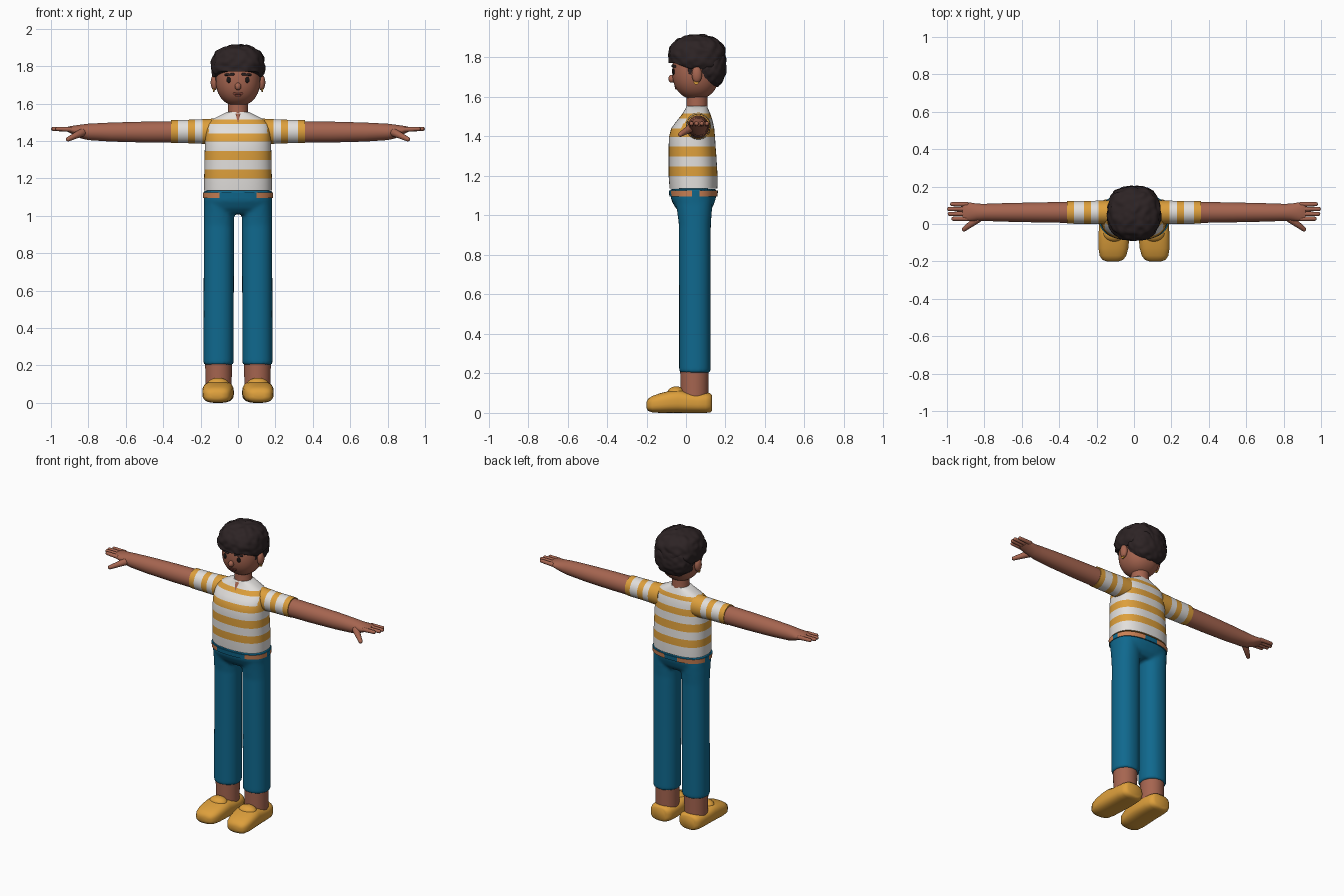
import bpy, bmesh, math
from mathutils import Vector, noise

if "Cube" in bpy.data.objects:
    bpy.data.objects.remove(bpy.data.objects["Cube"])


def material(name, r, g, b):
    m = bpy.data.materials.new(name)
    m.use_nodes = True
    m.diffuse_color = (r, g, b, 1)
    bsdf = m.node_tree.nodes["Principled BSDF"]
    bsdf.inputs["Base Color"].default_value = (r, g, b, 1)
    bsdf.inputs["Roughness"].default_value = 0.7
    return m


SKIN = material("skin", .38, .13, .08)
YELLOW = material("yellow", .73, .35, .045)
WHITE = material("white", .76, .74, .72)
BLUE = material("denim blue", .005, .14, .27)
HAIR = material("dark brown hair", .026, .017, .018)
TAN = material("tan leather", .6, .22, .09)
LIP = material("lip brown", .19, .05, .035)
DARK = material("eye black", .01, .008, .008)


def finish(name, bm, mats, rule=None, mirror=False):
    """Turn a bmesh into a smooth object; rule picks a material slot from a face centre."""
    bmesh.ops.recalc_face_normals(bm, faces=bm.faces)
    if rule:
        for f in bm.faces:
            f.material_index = rule(f.calc_center_median())
    me = bpy.data.meshes.new(name)
    bm.to_mesh(me)
    bm.free()
    for m in mats:
        me.materials.append(m)
    me.shade_smooth()
    me.set_sharp_from_angle(angle=math.radians(50))
    ob = bpy.data.objects.new(name, me)
    bpy.context.scene.collection.objects.link(ob)
    if mirror:
        ob.modifiers.new("mirror", "MIRROR").use_mirror_merge = False
    return ob


def loft(bm, rings, axis="z", n=2.0, segs=32):
    """Skin superellipse rings (position, centre u, centre v, radius u, radius v)."""
    loops = []
    for p, cu, cv, ru, rv in rings:
        loop = []
        for i in range(segs):
            a = math.tau * (i + .5) / segs
            c, s = math.cos(a), math.sin(a)
            u = cu + ru * math.copysign(abs(c) ** (2 / n), c)
            v = cv + rv * math.copysign(abs(s) ** (2 / n), s)
            loop.append(bm.verts.new({"z": (u, v, p), "x": (p, u, v), "y": (u, p, v)}[axis]))
        loops.append(loop)
    for a, b in zip(loops, loops[1:]):
        for i in range(segs):
            j = (i + 1) % segs
            bm.faces.new((a[i], a[j], b[j], b[i]))
    bm.faces.new(loops[0])
    bm.faces.new(loops[-1])
    return bm


def spans(rows):
    """Rows of (z, half width, front y, back y) to centred loft rings."""
    return [(z, 0, (f + b) / 2, w, (b - f) / 2) for z, w, f, b in rows]


def blob(name, centre, radii, mat, n=2.0, floor=None, bumps=0, mirror=False, detail=24):
    """Superellipsoid, with an optional lower limit and a lumpy surface."""
    bm = bmesh.new()
    bmesh.ops.create_uvsphere(bm, u_segments=detail * 2, v_segments=detail, radius=1)
    for v in bm.verts:
        d = v.co / sum(abs(k) ** n for k in v.co) ** (1 / n)
        d *= 1 + bumps * noise.noise(d * 4)
        v.co = Vector(centre) + Vector([a * b for a, b in zip(d, radii)])
        if floor:
            v.co.z = max(v.co.z, floor(v.co.y))
    return finish(name, bm, [mat], mirror=mirror)


def capsule(name, a, b, ra, rb, mat, mirror=False):
    """Rounded, tapered rod from a to b."""
    a, b = Vector(a), Vector(b)
    bm = bmesh.new()
    bmesh.ops.create_uvsphere(bm, u_segments=16, v_segments=13, radius=1)
    turn = (b - a).to_track_quat("Z", "Y")
    for v in bm.verts:
        v.co = (b if v.co.z > 0 else a) + turn @ (v.co * (rb if v.co.z > 0 else ra))
    return finish(name, bm, [mat], mirror=mirror)


# Trousers: hips and two legs fused into one soft surface
bm = loft(bmesh.new(), spans([(1.01, .15, -.025, .11), (1.04, .18, -.055, .135),
                              (1.08, .184, -.076, .15), (1.135, .184, -.082, .158)]), n=2.5)
for s in (1, -1):
    loft(bm, [(.203, s * .104, .045, .081, .08), (.6, s * .103, .045, .081, .08),
              (.95, s * .102, .045, .081, .081), (1.02, s * .101, .043, .082, .088),
              (1.08, s * .1, .04, .082, .095)], n=2.2)
trousers = finish("trousers", bm, [BLUE])
remesh = trousers.modifiers.new("fuse", "REMESH")
remesh.mode, remesh.voxel_size, remesh.use_smooth_shade = "VOXEL", .01, True
soft = trousers.modifiers.new("soften", "SMOOTH")
soft.factor, soft.iterations = .5, 6


# Belt: leather between wide belt loops
def belt_rule(c):
    front_gap = c.y < 0 and abs(c.x) < .095
    back_gap = c.y > .1 and abs(c.x) < .05
    side_gap = .03 < c.y < .07
    return 1 if front_gap or back_gap or side_gap else 0


bm = loft(bmesh.new(), spans([(1.096, .187, -.084, .159), (1.125, .188, -.087, .162)]),
          n=2.5, segs=128)
finish("belt", bm, [TAN, BLUE], belt_rule)


# Striped shirt
def shirt_rule(c):
    if c.z > 1.515:
        return 0
    if 1.44 < c.z < 1.49:
        return 0 if abs(c.x) < .155 else 1
    return 1 if c.z > 1.49 or (c.z - 1.1) % .1 > .095 or (c.z - 1.1) % .1 < .048 else 0


body = [(1.135, .181, -.083, .159), (1.2, .181, -.088, .16), (1.248, .18, -.088, .157),
        (1.298, .179, -.088, .154), (1.348, .178, -.088, .15), (1.398, .176, -.086, .147),
        (1.44, .174, -.075, .143), (1.465, .171, -.058, .138), (1.49, .163, -.038, .132),
        (1.515, .14, -.018, .123), (1.54, .09, -.003, .112), (1.555, .06, .003, .106)]
finish("shirt_body", loft(bmesh.new(), spans(body), n=2.5, segs=96), [WHITE, YELLOW], shirt_rule)

cuts = [(.12, .07, .064), (.19, .066, .063), (.23, .064, .062),
        (.268, .063, .062), (.322, .063, .061), (.358, .062, .06)]
bm = loft(bmesh.new(), [(x, .062, 1.451, ry, rz) for x, rz, ry in cuts], "x")
finish("sleeves", bm, [WHITE, YELLOW],
       lambda c: int(c.x < .19 or .23 < c.x < .268 or c.x > .322), mirror=True)

# Small open notch below the collar
bm = bmesh.new()
corners = [bm.verts.new(p) for p in ((-.014, -.007, 1.548), (.014, -.007, 1.548), (0, -.034, 1.498))]
bm.faces.new(corners)
finish("collar_notch", bm, [SKIN])

# Arms run into flat palms
bm = loft(bmesh.new(), [(.3, .062, 1.449, .057, .058), (.5, .062, 1.448, .054, .056),
                        (.68, .062, 1.448, .05, .051), (.8, .062, 1.449, .046, .044),
                        (.84, .063, 1.451, .046, .037), (.875, .065, 1.457, .05, .026),
                        (.905, .066, 1.462, .05, .016), (.918, .066, 1.463, .046, .01)], "x")
finish("arms_and_palms", bm, [SKIN], mirror=True)
for i, tip in enumerate((.965, .985, .988, .972)):
    y = .028 + i * .026
    capsule("finger_%d" % (i + 1), (.895, y, 1.462), (tip, y, 1.465), .013, .011, SKIN, True)
capsule("thumbs", (.835, .028, 1.445), (.908, -.028, 1.41), .022, .012, SKIN, True)

# Ankles and slip-on shoes
bm = loft(bmesh.new(), [(.06, .104, .043, .07, .07), (.23, .104, .043, .072, .073)])
finish("ankles", bm, [SKIN], mirror=True)
shoe = [(-.2, .03, .025, .055), (-.192, .055, .01, .072), (-.17, .071, .002, .086),
        (-.13, .08, 0, .1), (-.08, .083, 0, .112), (-.04, .083, 0, .118), (0, .082, 0, .108),
        (.06, .08, 0, .102), (.1, .076, 0, .102), (.122, .066, .002, .1), (.132, .05, .012, .09)]
bm = loft(bmesh.new(), [(y, .104 - .05 * min(y, 0), (lo + hi) / 2, w, (hi - lo) / 2)
                        for y, w, lo, hi in shoe], "y", n=2.8)
finish("shoes", bm, [YELLOW], mirror=True)
blob("shoe_tongues", (.106, -.05, .1), (.058, .045, .034), YELLOW, mirror=True)

# Neck, head and ears
bm = loft(bmesh.new(), [(1.5, 0, .055, .058, .058), (1.56, 0, .055, .053, .053),
                        (1.64, 0, .057, .052, .052)])
finish("neck", bm, [SKIN])
blob("head", (0, .05, 1.73), (.119, .12, .142), SKIN, n=2.25)
blob("ears", (.126, .055, 1.713), (.02, .026, .042), SKIN, mirror=True)
bm = loft(bmesh.new(), [(.125, .052, 1.676, .013, .013), (.134, .052, 1.676, .013, .013)], "x")
finish("earrings", bm, [YELLOW], mirror=True)

# Face
blob("nose", (0, -.072, 1.692), (.017, .017, .02), SKIN)
blob("eyes", (.05, -.063, 1.727), (.012, .006, .016), DARK, mirror=True)
capsule("eyebrows", (.026, -.067, 1.757), (.066, -.053, 1.754), .007, .006, HAIR, True)
capsule("mouth", (-.022, -.053, 1.654), (.022, -.053, 1.654), .006, .006, LIP)
capsule("lower_lip", (-.01, -.05, 1.645), (.01, -.05, 1.645), .007, .007, LIP)

# Lumpy hair: crown, back of the head and sideburns


def hairline(y):
    t = min(max((y + .06) / .08, 0), 1)
    return 1.772 - .03 * t


blob("hair_crown", (0, .055, 1.802), (.143, .145, .113), HAIR, 2.4, hairline, .07, detail=40)
blob("hair_back", (0, .118, 1.755), (.124, .086, .108), HAIR, 2.4, None, .07, detail=40)
blob("sideburns", (.112, .022, 1.74), (.008, .012, .032), HAIR, mirror=True)
